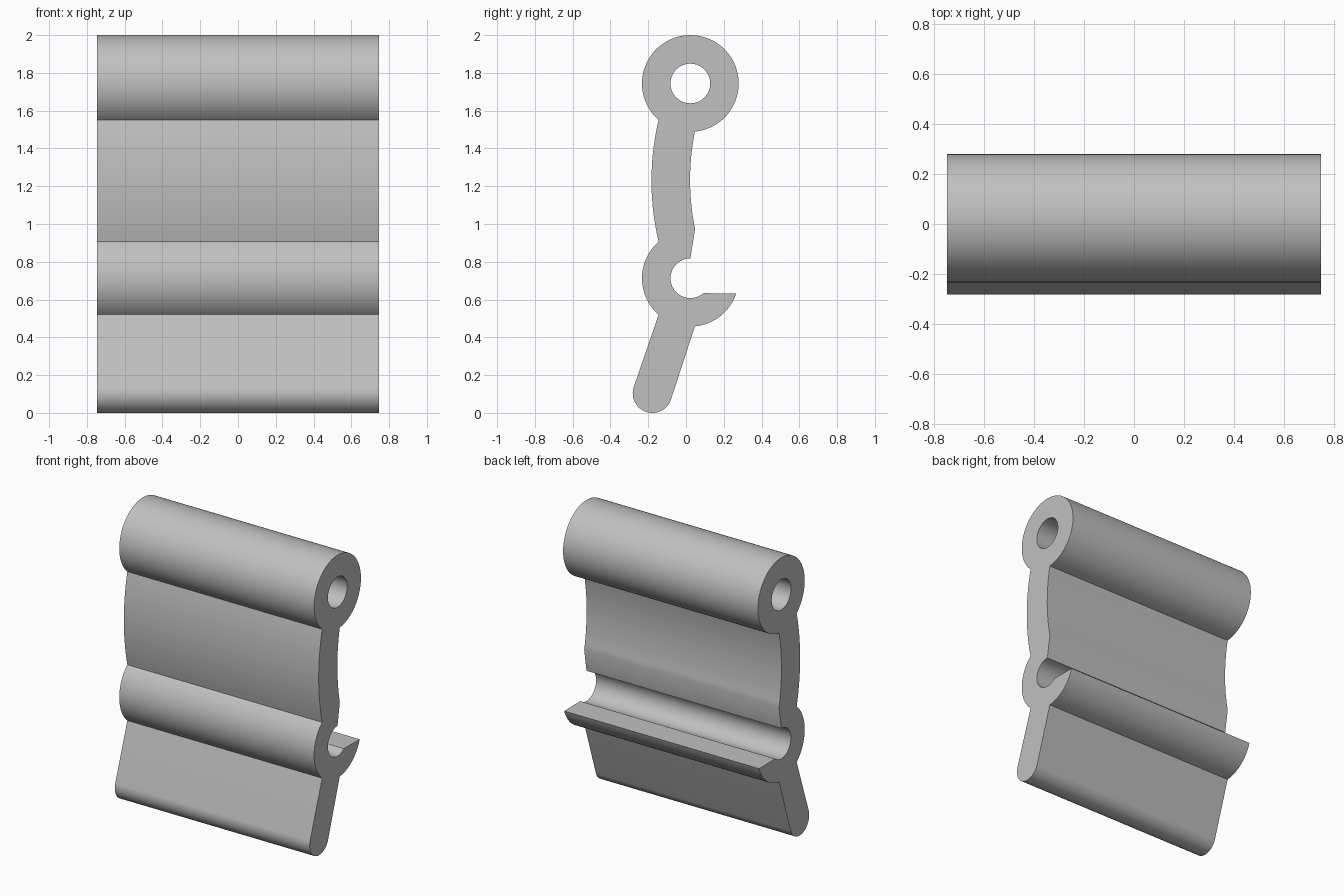
import bpy
import bmesh
from math import cos, sin, radians, atan2, pi
from mathutils import Vector

default = bpy.data.objects.get("Cube")
if default:
    bpy.data.objects.remove(default, do_unlink=True)

HALF_WIDTH = 0.746
OUTER, BORE = 0.256, 0.105
top_eye = Vector((0.023, 1.744))
hook = Vector((0.023, 0.713))
foot = Vector((-0.178, 0.104))


def arc(centre, radius, start, end, steps=24):
    """Points on an arc, angles in degrees."""
    angles = [radians(start + (end - start) * i / steps) for i in range(steps + 1)]
    return [centre + radius * Vector((cos(a), sin(a))) for a in angles]


def bow(a, b, sag, steps=14):
    """Arc from a to b whose middle is offset by sag to the left of travel."""
    a, b = Vector(a), Vector(b)
    chord = b - a
    side = Vector((-chord.y, chord.x)).normalized()
    half = chord.length / 2
    radius = (half * half + sag * sag) / (2 * abs(sag))
    points = []
    for i in range(1, steps):
        t = 2 * i / steps - 1
        rise = (radius**2 - (half * t)**2) ** 0.5 - (radius - abs(sag))
        points.append((a + b) / 2 + chord * t / 2 + side * rise * (1 if sag > 0 else -1))
    return points


# Side profile, clockwise: eye, web back, hook, leg, hook front, web front
eye_arc = arc(top_eye, OUTER, 229, -84.6, 72)
mouth_top = hook + Vector((0, BORE))
web_kink = Vector((0.048, 0.973))
cup = arc(hook, BORE, 90, 311, 40)
lip = arc(hook, OUTER, -18.4, -84.6, 20)
toe = arc(foot, 0.104, -18.5, -198.5, 32)
hook_front = arc(hook, OUTER, 229, 131, 32)

outline = eye_arc + bow(eye_arc[-1], web_kink, -0.026) + [web_kink]
outline += cup + lip + toe + hook_front
outline += bow(hook_front[-1], eye_arc[0], 0.038)
bore = arc(top_eye, BORE, 0, 360, 48)[:-1]

# Fill the profile and extrude it across the width
bm = bmesh.new()
edges = []
for loop in (outline, bore):
    verts = [bm.verts.new((-HALF_WIDTH, p.x, p.y)) for p in loop]
    edges += [bm.edges.new((v, verts[i - 1])) for i, v in enumerate(verts)]
bmesh.ops.triangle_fill(bm, edges=edges, use_beauty=True)
result = bmesh.ops.extrude_face_region(bm, geom=bm.faces[:], use_keep_orig=True)
moved = [g for g in result["geom"] if isinstance(g, bmesh.types.BMVert)]
bmesh.ops.translate(bm, verts=moved, vec=(2 * HALF_WIDTH, 0, 0))
bmesh.ops.recalc_face_normals(bm, faces=bm.faces[:])

mesh = bpy.data.meshes.new("clip_extrusion")
bm.to_mesh(mesh)
bm.free()

# Plain grey finish
grey = bpy.data.materials.new("plain_grey")
grey.use_nodes = True
colour = (0.53, 0.53, 0.53, 1)
grey.diffuse_color = colour
grey.node_tree.nodes["Principled BSDF"].inputs["Base Color"].default_value = colour
mesh.materials.append(grey)

clip = bpy.data.objects.new("clip_extrusion", mesh)
bpy.context.collection.objects.link(clip)
bpy.context.view_layer.objects.active = clip
clip.select_set(True)
bpy.ops.object.shade_smooth_by_angle(angle=radians(25))
